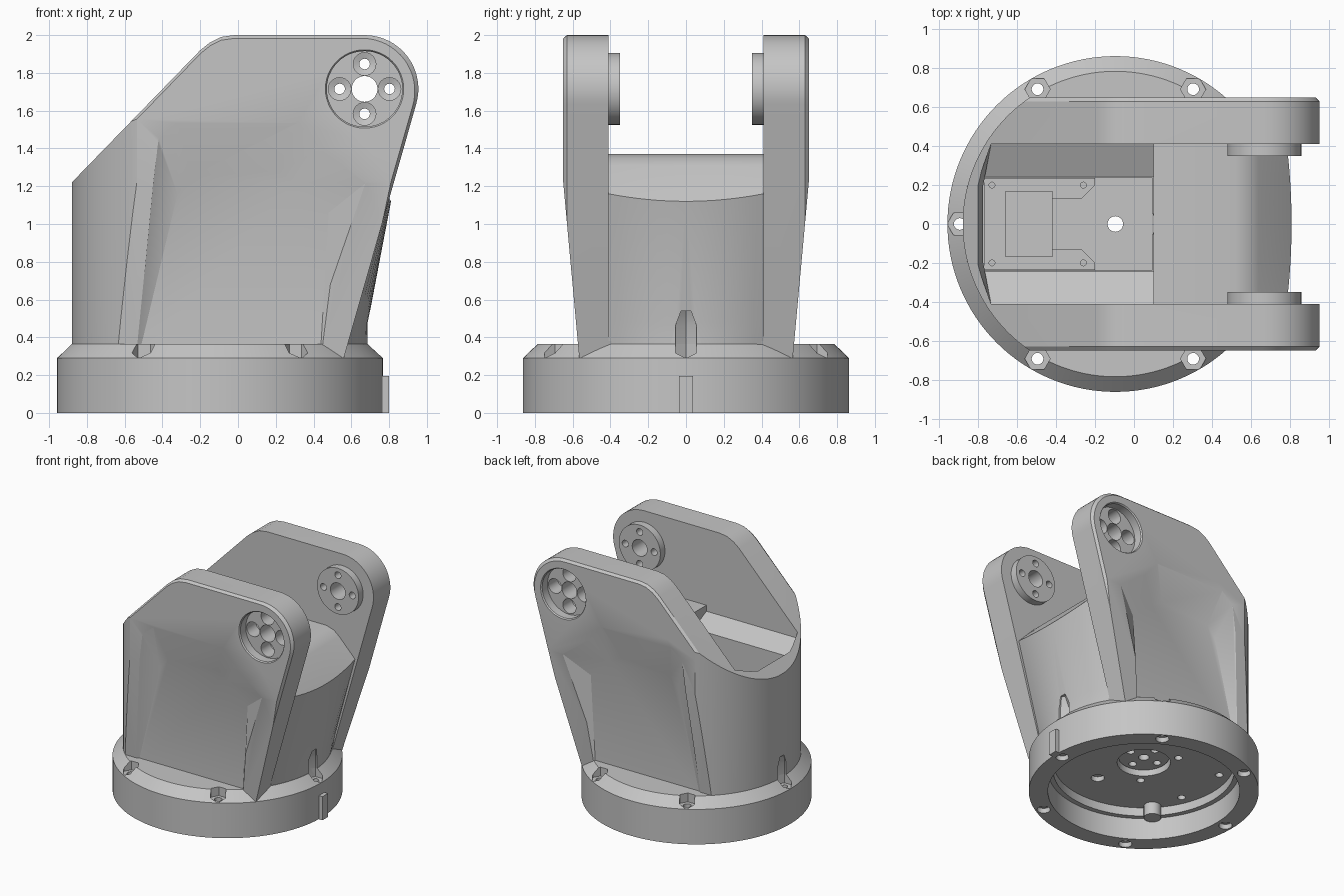
import bpy, bmesh
from math import pi, sin, cos, radians

cube = bpy.data.objects.get("Cube")
if cube:
    bpy.data.objects.remove(cube, do_unlink=True)

grey = bpy.data.materials.new("plain_grey")
grey.use_nodes = True
grey.diffuse_color = (0.56, 0.56, 0.56, 1)
grey.node_tree.nodes["Principled BSDF"].inputs["Base Color"].default_value = (0.56, 0.56, 0.56, 1)

CX = -0.096                # axis of the round base
JX, JZ = 0.67, 1.715       # joint axis


def loft(name, rings):
    """Closed solid through a list of equally long rings of points."""
    bm = bmesh.new()
    rows = [[bm.verts.new(p) for p in ring] for ring in rings]
    n = len(rows[0])
    for a, b in zip(rows, rows[1:]):
        for i in range(n):
            j = (i + 1) % n
            bm.faces.new((a[i], a[j], b[j], b[i]))
    bm.faces.new(rows[0])
    bm.faces.new(rows[-1])
    bmesh.ops.recalc_face_normals(bm, faces=bm.faces)
    mesh = bpy.data.meshes.new(name)
    bm.to_mesh(mesh)
    bm.free()
    mesh.materials.append(grey)
    ob = bpy.data.objects.new(name, mesh)
    bpy.context.collection.objects.link(ob)
    return ob


def turned(name, steps, x=CX, y=0, sides=96):
    """Upright turned solid from (radius, z) steps."""
    return loft(name, [[(x + r * cos(2 * pi * i / sides), y + r * sin(2 * pi * i / sides), z)
                        for i in range(sides)] for r, z in steps])


def turned_y(name, steps, x=JX, z=JZ, sides=48):
    """Turned solid along y from (radius, y) steps."""
    return loft(name, [[(x + r * cos(2 * pi * i / sides), y, z + r * sin(2 * pi * i / sides))
                        for i in range(sides)] for r, y in steps])


def box(name, x0, x1, y0, y1, z0, z1):
    return loft(name, [[(x0, y0, z), (x1, y0, z), (x1, y1, z), (x0, y1, z)] for z in (z0, z1)])


def combine(ob, other, mode='DIFFERENCE', keep=False):
    other.hide_render = True
    mod = ob.modifiers.new("cut", 'BOOLEAN')
    mod.operation, mod.object, mod.solver = mode, other, 'EXACT'
    bpy.context.view_layer.objects.active = ob
    bpy.ops.object.modifier_apply(modifier=mod.name)
    if not keep:
        bpy.data.objects.remove(other, do_unlink=True)


# Base: chamfered disc with a stepped hollow underneath
base = turned("base_ring", [(0.863, 0), (0.863, 0.29), (0.785, 0.365)], sides=128)
combine(base, turned("hollow", [(0.72, -0.1), (0.72, 0.18), (0.68, 0.18), (0.68, 0.25)]))

# Yoke: side profile, bevelled rim, then rounded at the back and tapered below
profile = [(-0.88, 0.29), (-0.88, 1.22), (-0.2, 1.92), (-0.15, 1.96), (-0.09, 1.99), (-0.02, 2.0)]
for i in range(17):
    a = radians(90 - 107 * i / 16)
    profile.append((JX + 0.285 * cos(a), JZ + 0.285 * sin(a)))
profile.append((0.56, 0.29))
yoke = loft("yoke_body", [[(x * s, y, 1.15 + (z - 1.15) * s) for x, z in profile]
                          for y, s in ((-0.65, 0.98), (-0.63, 1), (0.63, 1), (0.65, 0.98))])

plan = [(CX + 0.785 * cos(radians(a)), 0.785 * sin(radians(a))) for a in range(120, 241, 3)]
plan += [(1.2, plan[-1][1]), (1.2, plan[0][1])]
combine(yoke, loft("plan", [[(x, y, z) for x, y in plan] for z in (0.1, 2.2)]), 'INTERSECT')

section = [(0.565, 0.29), (0.65, 1.22), (0.65, 2.2)]
section += [(-y, z) for y, z in reversed(section)]
combine(yoke, loft("section", [[(x, y, z) for y, z in section] for x in (-1.2, 1.2)]), 'INTERSECT')

# Gap between the cheeks, sloping ledges and deep motor pocket
upper = [(-0.81, 0.2), (-0.735, 0.41), (0.15, 0.41)]
lower = [(-0.775, 0.2), (-0.775, 0.243), (0.15, 0.243)]
rings = []
for half, z in ((lower, 0.37), (lower, 1.24), (upper, 1.32), (upper, 2.3)):
    rings.append([(x, y, z) for x, y in half] + [(x, -y, z) for x, y in reversed(half)])
combine(yoke, loft("pocket", rings))
combine(yoke, box("gap", 0.12, 1.3, -0.41, 0.41, 0.38, 2.3))

# Shallow dished panel on each cheek
rim = [(-0.57, 0.2), (-0.42, 1.46), (-0.32, 1.54), (0.32, 1.54), (0.44, 1.4), (0.68, 1.22), (0.5, 0.2)]
floor = [(-0.55, 0.2), (-0.32, 1.16), (-0.25, 1.25), (0.2, 1.28), (0.3, 1.22), (0.48, 1.06), (0.43, 0.2)]
for s in (-1, 1):
    combine(yoke, loft("dish", [[(x, s * 0.56, z) for x, z in floor],
                                [(x, s * 0.652, z) for x, z in rim],
                                [(x, s * 0.75, z) for x, z in rim]]))

# Joint bosses, outer sockets and countersunk bolt holes
for s in (-1, 1):
    combine(yoke, turned_y("boss", [(0.19, s * 0.35), (0.19, s * 0.45)]), 'UNION')
    combine(yoke, turned_y("socket", [(0.2, s * 0.57), (0.2, s * 0.64), (0.215, s * 0.66)]))
    combine(yoke, turned_y("axle_hole", [(0.068, s * 0.3), (0.068, s * 0.7)]))
    for dx, dz in ((0.132, 0), (-0.132, 0), (0, 0.132), (0, -0.132)):
        combine(yoke, turned_y("bolt_hole", [(0.028, s * 0.3), (0.028, s * 0.44), (0.06, s * 0.45),
                                             (0.06, s * 0.62)], JX + dx, JZ + dz, 24))

# Front block between the cheeks, leaning outwards with a rounded shoulder
rings = []
for xc, xs, zc, zs in ((0.688, 0.56, 0.29, 0.29), (0.688, 0.6, 0.48, 0.48), (0.81, 0.785, 1.12, 1.16),
                       (0.64, 0.64, 1.31, 1.31), (0.59, 0.59, 1.35, 1.35), (0.52, 0.52, 1.37, 1.37),
                       (0.1, 0.1, 1.37, 1.37), (0.1, 0.1, 0.29, 0.29)):
    ring = []
    for i in range(17):
        t = i / 8 - 1
        ring.append((xc + (xs - xc) * t * t, 0.41 * t, zc + (zs - zc) * t * t))
    rings.append(ring)
block = loft("front_block", list(zip(*rings)))

# Six screw holes with hexagonal nut notches
for k in range(6):
    a = k * pi / 3
    x, y = CX + 0.8 * cos(a), 0.8 * sin(a)
    notch = turned("notch", [(0.065, 0.292), (0.065, 0.46), (0.03, 0.54)], x, y, 6)
    combine(base, notch, keep=True)
    combine(yoke, notch, keep=(k == 0))
    if k == 0:
        combine(block, notch)
    combine(base, turned("screw_hole", [(0.05, -0.05), (0.05, 0.04), (0.03, 0.04), (0.03, 0.4)], x, y, 24))

# Round opening for the horn, mounting holes under the motor and a cable hole
seat = turned("horn_seat", [(0.2, 0.2), (0.2, 0.45)], sides=48)
combine(base, seat, keep=True)
combine(yoke, seat)
for x, y, r in ((-0.65, 0.22, 0.03), (-0.65, -0.22, 0.03), (-0.25, 0.22, 0.03),
                (-0.25, -0.22, 0.03), (0.02, -0.4, 0.05)):
    combine(base, turned("mount_hole", [(r, 0.2), (r, 0.33)], x, y, 24))

# Round output horn sunk in its opening, and a stop post inside the base
horn = turned("output_horn", [(0.19, 0.295), (0.19, 0.38)], sides=48)
for dx, dy, r in ((0, 0, 0.04), (0.13, 0, 0.03), (-0.13, 0, 0.03), (0, 0.13, 0.03), (0, -0.13, 0.03)):
    combine(horn, turned("horn_hole", [(r, 0.2), (r, 0.5)], CX + dx, dy, 24))
post = turned("stop_post", [(0.065, 0.15), (0.065, 0.27)], CX - 0.47, -0.46, 32)

# Motor in the pocket: case with hollow shaft, rear cover with a notched end, raised panel
case = box("motor_case", -0.77, 0.095, -0.238, 0.238, 0.37, 0.9)
combine(case, turned("shaft_hole", [(0.04, 0.3), (0.04, 1.0)], sides=24))
outline = [(-0.77, 0.236), (-0.2, 0.236), (-0.2, 0.2), (-0.27, 0.13), (-0.42, 0.13)]
outline += [(x, -y) for x, y in reversed(outline)]
cover = loft("motor_cover", [[(x, y, z) for x, y in outline] for z in (0.89, 0.93)])
panel = box("motor_panel", -0.66, -0.42, -0.17, 0.17, 0.89, 0.945)
for x in (-0.73, -0.26):
    for y in (-0.2, 0.2):
        combine(cover, turned("cover_screw", [(0.015, 0.91), (0.015, 0.95)], x, y, 16))

# Key on the base rim
key = box("rim_key", 0.74, 0.8, -0.037, 0.037, 0, 0.195)

# Smooth round faces, keep sharp edges
for ob in (base, yoke, block, horn, post, case, cover, panel, key):
    bpy.ops.object.select_all(action='DESELECT')
    ob.select_set(True)
    bpy.context.view_layer.objects.active = ob
    bpy.ops.object.shade_smooth_by_angle(angle=radians(30))
